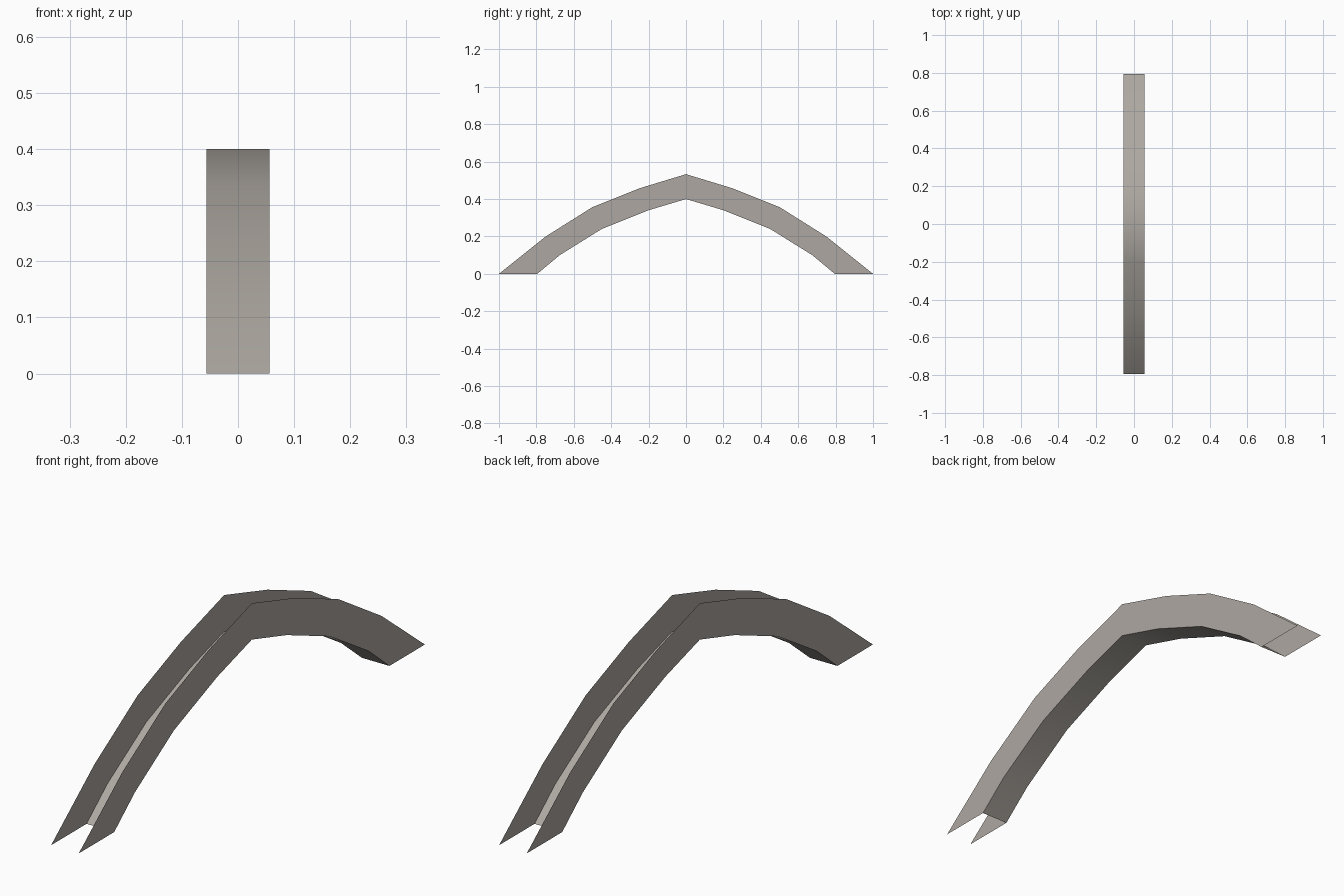
import bpy

if "Cube" in bpy.data.objects:
    bpy.data.objects.remove(bpy.data.objects["Cube"])

# Half profiles (y, z) from the apex to the foot
OUTER = [(0, 0.533), (0.25, 0.457), (0.5, 0.357), (0.75, 0.2), (1.0, 0)]
INNER = [(0, 0.4), (0.2, 0.34), (0.45, 0.24), (0.675, 0.1), (0.795, 0)]
HALF_WIDTH = 0.056

mat = bpy.data.materials.new("warm grey stone")
mat.diffuse_color = (0.42, 0.39, 0.355, 1)
mat.use_nodes = True
mat.node_tree.nodes["Principled BSDF"].inputs["Base Color"].default_value = mat.diffuse_color


def full(half):
    """Mirror a half profile across y = 0."""
    return [(-y, z) for y, z in reversed(half[1:])] + half


def strip(name, row_a, row_b, smooth=False):
    """Open sheet of quads between two rows of points."""
    n = len(row_a)
    faces = [(i, i + 1, n + i + 1, n + i) for i in range(n - 1)]
    me = bpy.data.meshes.new(name)
    me.from_pydata(row_a + row_b, [], faces)
    me.materials.append(mat)
    for p in me.polygons:
        p.use_smooth = smooth
    ob = bpy.data.objects.new(name, me)
    bpy.context.collection.objects.link(ob)


def row(profile, x):
    return [(x, y, z) for y, z in full(profile)]


# Side plates, facing outward
strip("right_side_plate", row(INNER, HALF_WIDTH), row(OUTER, HALF_WIDTH))
strip("left_side_plate", row(OUTER, -HALF_WIDTH), row(INNER, -HALF_WIDTH))

# Underside of the arch, facing down; the top and feet are open
strip("arch_underside", row(INNER, -HALF_WIDTH), row(INNER, HALF_WIDTH), smooth=True)
